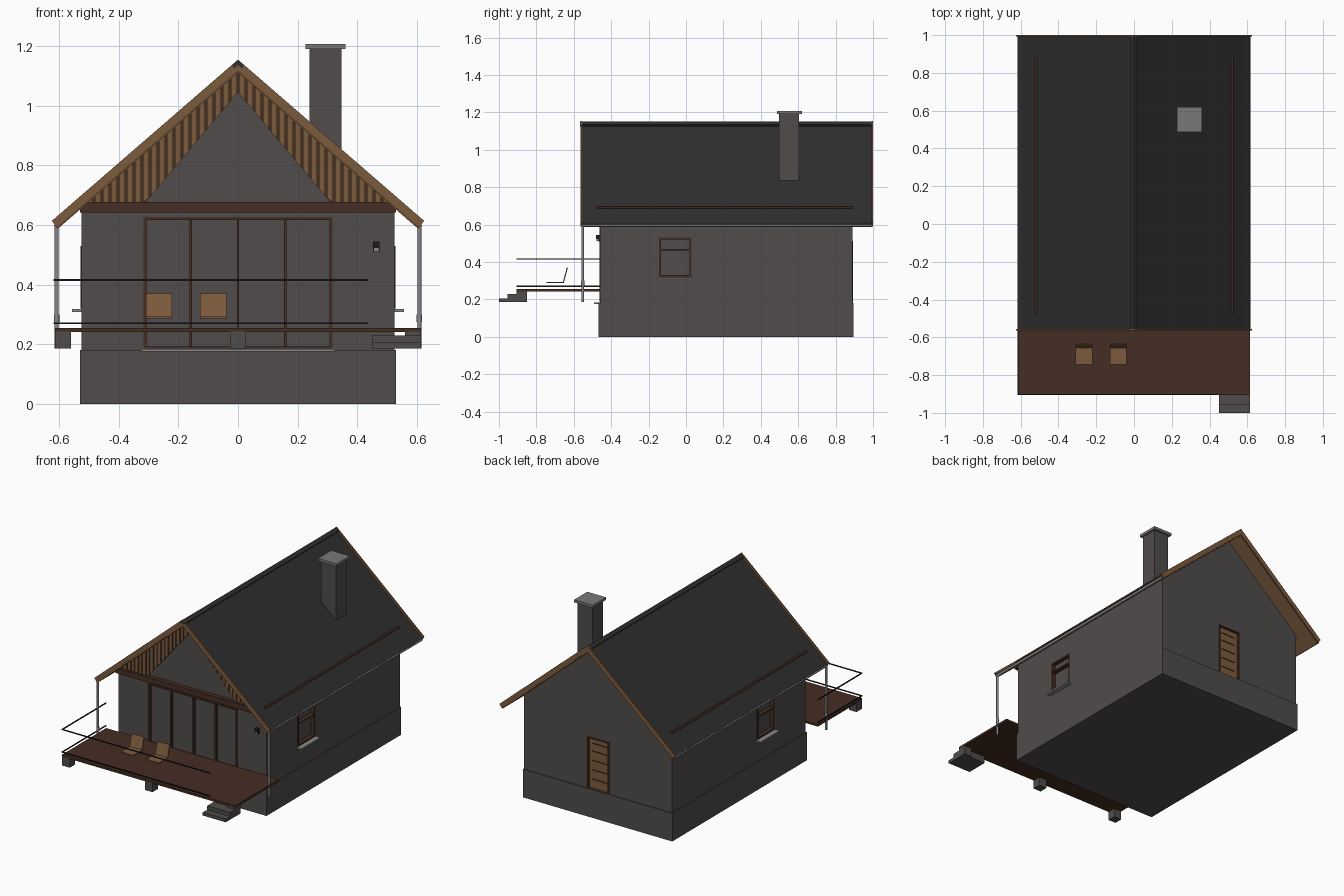
import bpy, bmesh, math
from mathutils import Matrix, Vector

cube = bpy.data.objects.get("Cube")
if cube:
    bpy.data.objects.remove(cube, do_unlink=True)


def material(name, *rgb):
    m = bpy.data.materials.new(name)
    m.use_nodes = True
    m.diffuse_color = (*rgb, 1)
    bsdf = next(n for n in m.node_tree.nodes if n.type == 'BSDF_PRINCIPLED')
    bsdf.inputs["Base Color"].default_value = (*rgb, 1)
    return m


WALL = material("grey_plaster", .08, .072, .070)
STONE = material("light_stone", .19, .19, .19)
METAL = material("zinc_metal", .25, .25, .26)
ROOF = material("charcoal_roof", .028, .028, .029)
WOOD = material("warm_timber", .20, .105, .047)
DARK = material("dark_timber", .060, .026, .017)
BLACK = material("black_metal", .012, .012, .013)


def finish(name, bm, mat):
    bmesh.ops.recalc_face_normals(bm, faces=bm.faces)
    mesh = bpy.data.meshes.new(name)
    bm.to_mesh(mesh)
    bm.free()
    mesh.materials.append(mat)
    ob = bpy.data.objects.new(name, mesh)
    bpy.context.collection.objects.link(ob)
    return ob


def add_box(bm, x0, x1, y0, y1, z0, z1):
    scale = Matrix.Diagonal((x1 - x0, y1 - y0, z1 - z0, 1))
    mid = Vector((x0 + x1, y0 + y1, z0 + z1)) / 2
    bmesh.ops.create_cube(bm, size=1, matrix=Matrix.Translation(mid) @ scale)


def boxes(name, mat, *extents):
    bm = bmesh.new()
    for e in extents:
        add_box(bm, *e)
    return finish(name, bm, mat)


def prism(name, mat, outline, y0, y1):
    """Extrude an x-z outline along y."""
    bm = bmesh.new()
    face = bm.faces.new([bm.verts.new((x, y0, z)) for x, z in outline])
    new = bmesh.ops.extrude_face_region(bm, geom=[face])["geom"]
    bmesh.ops.translate(bm, vec=(0, y1 - y0, 0),
                        verts=[v for v in new if isinstance(v, bmesh.types.BMVert)])
    return finish(name, bm, mat)


def rod(name, mat, a, b, r, sides=12):
    a, b = Vector(a), Vector(b)
    turn = (b - a).to_track_quat('Z', 'Y').to_matrix().to_4x4()
    bm = bmesh.new()
    bmesh.ops.create_cone(bm, cap_ends=True, segments=sides, radius1=r, radius2=r,
                          depth=(b - a).length,
                          matrix=Matrix.Translation((a + b) / 2) @ turn)
    ob = finish(name, bm, mat)
    for p in ob.data.polygons:
        p.use_smooth = len(p.vertices) == 4
    return ob


SLOPE = .866
FRONT, BACK, SIDE = -.46, .89, .525


def chevron(name, mat, top, thick, half, y0, y1):
    """Gable-shaped band, its eave ends cut square to the slope."""
    low = half - thick * .45
    right = [(half, top - SLOPE * half), (low, top - thick - SLOPE * low)]
    left = [(-x, z) for x, z in reversed(right)]
    return prism(name, mat, [(0, top)] + right + [(0, top - thick)] + left, y0, y1)


# Plinth and walls
boxes("plinth", WALL, (-.53, .53, -.468, .896, 0, .18))
eave = 1.111 - SLOPE * SIDE
walls = prism("walls", WALL, [(-SIDE, .17), (SIDE, .17), (SIDE, eave),
                              (0, 1.111), (-SIDE, eave)], FRONT, BACK)

# Recessed openings
WIN = (-.145, .03, .32, .53)
DEPTH = .022
cutter = boxes("opening_cutter", WALL,
               (-.315, .315, FRONT - .1, FRONT + DEPTH, .185, .625),
               (-.078, .078, BACK - DEPTH, BACK + .1, .182, .51),
               (SIDE - DEPTH, SIDE + .1, *WIN), (-SIDE - .1, -SIDE + DEPTH, *WIN))
cutter.hide_render = True
cut = walls.modifiers.new("openings", 'BOOLEAN')
cut.operation, cut.object, cut.solver = 'DIFFERENCE', cutter, 'EXACT'
bpy.context.view_layer.update()
graph = bpy.context.evaluated_depsgraph_get()
walls_mesh = bpy.data.meshes.new_from_object(walls.evaluated_get(graph))
walls.modifiers.clear()
walls.data = walls_mesh
bpy.data.objects.remove(cutter, do_unlink=True)

# Sliding front doors
f0, f1 = FRONT - .003, FRONT + DEPTH + .002
boxes("sliding_door_frame", DARK,
      (-.317, -.306, f0, f1, .185, .627), (.306, .317, f0, f1, .185, .627),
      (-.317, .317, f0, f1, .616, .627), (-.317, .317, f0, f1, .185, .193),
      *[(x - .004, x + .004, FRONT + .004, f1, .19, .62) for x in (-.158, 0, .158)])
boxes("front_door_sill", METAL, (-.325, .325, -.492, FRONT, .175, .184))

# Side windows and sills
y0, y1, z0, z1 = WIN
for s, label in ((1, "left"), (-1, "right")):
    a, b = sorted((s * (SIDE - DEPTH - .002), s * (SIDE + .003)))
    boxes(label + "_window_frame", DARK,
          (a, b, y0, y0 + .011, z0, z1), (a, b, y1 - .011, y1, z0, z1),
          (a, b, y0, y1, z0, z0 + .011), (a, b, y0, y1, z1 - .011, z1),
          (a, b, y0, y1, .46, .468))
    a, b = sorted((s * (SIDE - .005), s * .557))
    boxes(label + "_window_sill", METAL, (a, b, y0 - .008, y1 + .008, .308, .318))

# Back door with plank joints
boxes("back_door", WOOD, (-.07, .07, BACK - DEPTH - .002, BACK - .012, .182, .503))
boxes("back_door_trim", DARK,
      (-.08, -.07, BACK - DEPTH, BACK + .003, .182, .512),
      (.07, .08, BACK - DEPTH, BACK + .003, .182, .512),
      (-.08, .08, BACK - DEPTH, BACK + .003, .503, .512),
      *[(-.05, .05, BACK - .014, BACK - .009, z, z + .006)
        for z in (.235, .295, .355, .415, .465)])

# Front gable: dark backing, upright slats around a plain triangle, beam
GLAZE = (1.045 - .675) / .31
band = [(0, 1.113), (.505, .676), (.31, .676), (0, 1.045), (-.31, .676), (-.505, .676)]
prism("gable_backing", DARK, band, FRONT - .006, FRONT + .002)
PITCH, GAP = .0268, .0065
for s, label in ((1, "left"), (-1, "right")):
    for i in range(19):
        a = i * PITCH + GAP / 2
        b = min(a + PITCH - GAP, .512)
        if b <= a:
            continue
        tops = [(x, 1.113 - SLOPE * x) for x in (b, a)]
        feet = [(x, max(.676, 1.045 - GLAZE * x)) for x in (a, b)]
        prism(f"{label}_gable_slat_{i + 1}", WOOD,
              [(s * x, z) for x, z in feet + tops], FRONT - .014, FRONT - .005)
boxes("gable_beam", DARK, (-.53, .53, -.487, FRONT + .002, .642, .677))

# Roof, soffit, barge boards and ridge
R0, R1 = -.565, 1.0
chevron("roof_covering", ROOF, 1.137, .016, .616, R0 + .006, R1 - .006)
chevron("roof_soffit", WOOD, 1.121, .011, .61, R0 + .006, R1 - .006)
chevron("front_barge_board", WOOD, 1.154, .039, .624, R0, R0 + .008)
chevron("back_barge_board", WOOD, 1.154, .039, .624, R1 - .008, R1)
chevron("ridge_cap", ROOF, 1.152, .016, .02, R0 - .001, R1 + .0)
for s, label in ((1, "left"), (-1, "right")):
    rod(label + "_snow_guard", DARK, (s * .52, -.475, .692), (s * .52, .89, .692), .007, 8)
    rod(label + "_gutter", METAL, (s * .609, R0 + .008, .596), (s * .609, R1 - .008, .596), .008)
    rod(label + "_downpipe", METAL, (s * .608, -.552, .185), (s * .608, -.552, .596), .007)
    rod(label + "_downpipe_collar", METAL, (s * .608, -.552, .275), (s * .608, -.552, .30), .009)

# Chimney
boxes("chimney", WALL, (.24, .347, .498, .605, .75, 1.192))
boxes("chimney_cap", STONE, (.227, .36, .486, .62, 1.19, 1.207))

# Deck, footings and steps
boxes("deck", DARK, (-.614, .614, -.905, FRONT, .241, .255))
boxes("deck_footings", WALL, *[(x - .027, x + .027, -.905, -.851, .185, .242)
                               for x in (-.587, 0, .587)])
boxes("garden_steps", WALL, (.45, .613, -1, -.905, .185, .205),
      (.45, .613, -.955, -.86, .185, .23))

# Rails along the front and right edges of the deck
for label, z in (("upper", .415), ("lower", .27)):
    boxes(label + "_rail", BLACK,
          (-.618, .435, -.906, -.9, z - .003, z + .003),
          (-.618, -.612, -.906, FRONT, z - .003, z + .003))

# Deck chairs: flat seat and leaning back
for i, x in enumerate((-.265, -.083)):
    boxes(f"chair_seat_{i + 1}", WOOD, (x - .044, x + .044, -.745, -.655, .287, .294))
    back = boxes(f"chair_back_{i + 1}", WOOD, (-.044, .044, -.003, .003, 0, .083))
    back.location = (x, -.656, .289)
    back.rotation_euler.x = -math.radians(15)

# Wall lamp
boxes("lamp_body", BLACK, (.453, .475, -.481, FRONT, .523, .545),
      (.453, .475, -.468, FRONT, .51, .523))
boxes("lamp_glass", METAL, (.455, .473, -.479, -.466, .511, .524))
